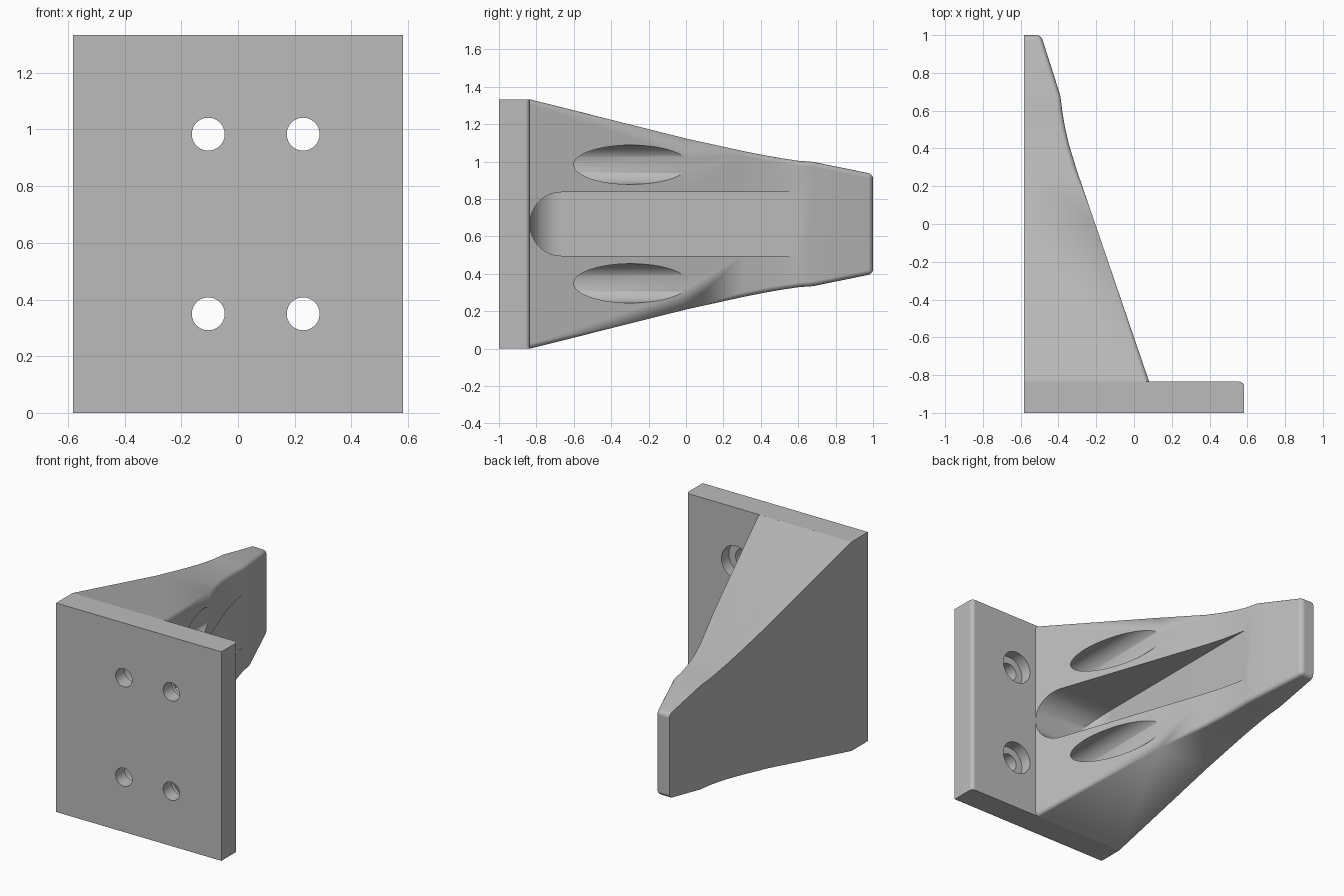
import bpy, bmesh, math
from mathutils import Matrix, Vector

cube = bpy.data.objects.get("Cube")
if cube:
    bpy.data.objects.remove(cube, do_unlink=True)

HALF, TOP = 0.583, 1.333
MID = TOP / 2
BACK = -0.835          # rear face of the mounting plate

grey = bpy.data.materials.new("plain grey")
grey.use_nodes = True
grey.diffuse_color = (0.5, 0.5, 0.5, 1)
grey.node_tree.nodes["Principled BSDF"].inputs["Base Color"].default_value = (0.5, 0.5, 0.5, 1)


def finish(name, bm):
    bmesh.ops.recalc_face_normals(bm, faces=bm.faces)
    me = bpy.data.meshes.new(name)
    bm.to_mesh(me)
    bm.free()
    me.materials.append(grey)
    ob = bpy.data.objects.new(name, me)
    bpy.context.collection.objects.link(ob)
    return ob


def round_edges(bm, test, radius, segments=4):
    edges = [e for e in bm.edges if test(*(v.co for v in e.verts))]
    bmesh.ops.bevel(bm, geom=edges, offset=radius, segments=segments,
                    profile=0.5, affect='EDGES', clamp_overlap=True)


def prism(name, points, offset):
    """Extrude a closed outline of 3D points along offset."""
    bm = bmesh.new()
    face = bm.faces.new([bm.verts.new(p) for p in points])
    ext = bmesh.ops.extrude_face_region(bm, geom=[face])
    verts = [g for g in ext["geom"] if isinstance(g, bmesh.types.BMVert)]
    bmesh.ops.translate(bm, verts=verts, vec=offset)
    return finish(name, bm)


def rod(name, x, z, radius, y0, y1):
    bm = bmesh.new()
    place = Matrix.Translation((x, (y0 + y1) / 2, z)) @ Matrix.Rotation(math.pi / 2, 4, 'X')
    bmesh.ops.create_cone(bm, cap_ends=True, segments=48, radius1=radius,
                          radius2=radius, depth=y1 - y0, matrix=place)
    return finish(name, bm)


def combine(target, other, operation):
    mod = target.modifiers.new("join", 'BOOLEAN')
    mod.operation, mod.object, mod.solver = operation, other, 'EXACT'
    bpy.ops.object.select_all(action='DESELECT')
    bpy.context.view_layer.objects.active = target
    target.select_set(True)
    bpy.ops.object.modifier_apply(modifier=mod.name)
    bpy.data.objects.remove(other, do_unlink=True)


# Mounting plate with one softened rear edge
bm = bmesh.new()
bmesh.ops.create_cube(bm, size=1)
for v in bm.verts:
    v.co = (v.co.x * 2 * HALF, -1 if v.co.y < 0 else BACK, (v.co.z + 0.5) * TOP)
round_edges(bm, lambda a, b: min(a.x, b.x) > 0 and min(a.y, b.y) > -0.9, 0.025)
bracket = finish("mounting_bracket", bm)

# Tapering arm, lofted through (y, outer x, half height); first ring is buried
stations = [(-0.9, 0.06, 0.64), (BACK, 0.08, MID), (0, -0.205, 0.457),
            (0.3, -0.308, 0.391), (0.42, -0.344, 0.367), (0.52, -0.367, 0.35),
            (0.6, -0.38, 0.338), (0.68, -0.39, 0.332), (1, -0.492, 0.267)]
bm = bmesh.new()
rings = []
for i, (y, x, h) in enumerate(stations):
    side = -HALF if i else -0.55
    rings.append([bm.verts.new(p) for p in ((side, y, MID - h), (x, y, MID - h),
                                            (x, y, MID + h), (side, y, MID + h))])
for a, b in zip(rings, rings[1:]):
    for k in range(4):
        bm.faces.new((a[k], a[(k + 1) % 4], b[(k + 1) % 4], b[k]))
bm.faces.new(rings[0])
bm.faces.new(rings[-1])


def soft(a, b):
    outer = a.x > -0.54 and b.x > -0.54
    lengthwise = abs(a.y - b.y) > 0.01
    tip = a.y > 0.99 and b.y > 0.99
    return outer and (lengthwise or tip) or (tip and abs(a.z - b.z) < 0.01)


round_edges(bm, soft, 0.025)
combine(bracket, finish("arm", bm), 'UNION')

# Long slot: rounded outline, flat floor and a scooped end
R, FLOOR, start = 0.17, -0.38, BACK + 0.17
outline = [(FLOOR - 0.1, 0.75, MID - R)]
for i in range(25):
    t = -math.pi / 2 - math.pi * i / 24
    outline.append((FLOOR - 0.1, start + R * math.cos(t), MID + R * math.sin(t)))
outline.append((FLOOR - 0.1, 0.75, MID + R))
slot = prism("slot_cutter", outline, Vector((1, 0, 0)))
scoop = [(0.5, 0.72, 0.2), (0.5, start - R - 0.002, 0.2)]
for i in range(13):
    t = math.pi + math.pi / 2 * i / 12
    scoop.append((FLOOR + R + R * math.sin(t), start + R * math.cos(t), 0.2))
scoop.append((FLOOR, 0.72, 0.2))
combine(slot, prism("scoop_cutter", scoop, Vector((0, 0, 1))), 'INTERSECT')
combine(bracket, slot, 'DIFFERENCE')

# Four screw holes, each with a wide head pocket opening to the rear
for x in (-0.105, 0.23):
    for z in (MID - 0.317, MID + 0.317):
        combine(bracket, rod("head_pocket", x, z, 0.105, -0.91, 0.5), 'DIFFERENCE')
        combine(bracket, rod("screw_hole", x, z, 0.058, -1.1, -0.85), 'DIFFERENCE')

# Smooth shading with crisp corners
bracket.data.materials.clear()
bracket.data.materials.append(grey)
for p in bracket.data.polygons:
    p.material_index = 0
bpy.ops.object.shade_smooth_by_angle(angle=math.radians(28))
weighted = bracket.modifiers.new("even_normals", 'WEIGHTED_NORMAL')
weighted.keep_sharp = True
